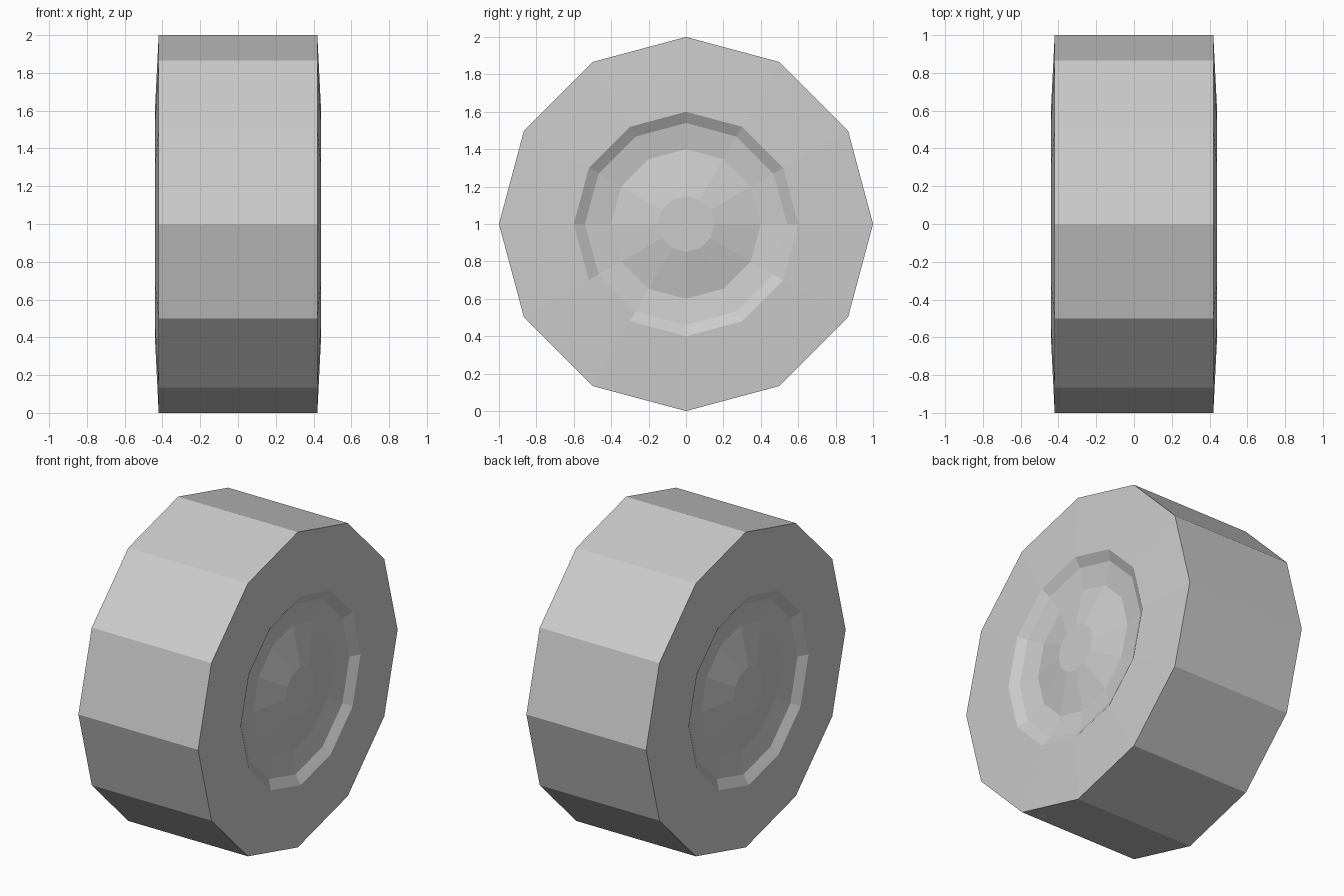
import bpy, bmesh, math

if "Cube" in bpy.data.objects:
    bpy.data.objects.remove(bpy.data.objects["Cube"])

SIDES = 12
CENTRE_Z = 1.0


def lathe(name, profile, cap=False):
    """Revolve (x, radius) points around the x axis into flat 12-sided bands."""
    bm = bmesh.new()
    rings = []
    for x, r in profile:
        angles = [2 * math.pi * i / SIDES for i in range(SIDES)]
        rings.append([bm.verts.new((x, r * math.cos(a), r * math.sin(a))) for a in angles])
    for a, b in zip(rings, rings[1:]):
        for i in range(SIDES):
            j = (i + 1) % SIDES
            bm.faces.new((a[i], b[i], b[j], a[j]))
    if cap:
        bm.faces.new(rings[-1])
    mesh = bpy.data.meshes.new(name)
    # Point every face away from the inside of the wheel
    for f in bm.faces:
        f.normal_update()
        c = f.calc_center_median()
        flat_side = abs(f.normal.x) > 0.5
        outward = f.normal.x * c.x if flat_side else f.normal.dot(c)
        if outward < 0:
            f.normal_flip()
    bm.to_mesh(mesh)
    bm.free()
    ob = bpy.data.objects.new(name, mesh)
    ob.location.z = CENTRE_Z
    bpy.context.collection.objects.link(ob)
    return ob


# Tyre: flat tread with slightly bulging sidewalls
lathe("tyre", [(-0.44, 0.6), (-0.42, 1.0), (0.42, 1.0), (0.44, 0.6)])

# Wheel disc on each side: bevelled rim, shallow dish, raised cone and flat hub cap
disc = [(0.44, 0.6), (0.405, 0.54), (0.385, 0.4), (0.438, 0.15)]
for side, label in ((1, "right"), (-1, "left")):
    lathe("wheel_disc_" + label, [(side * x, r) for x, r in disc], cap=True)
